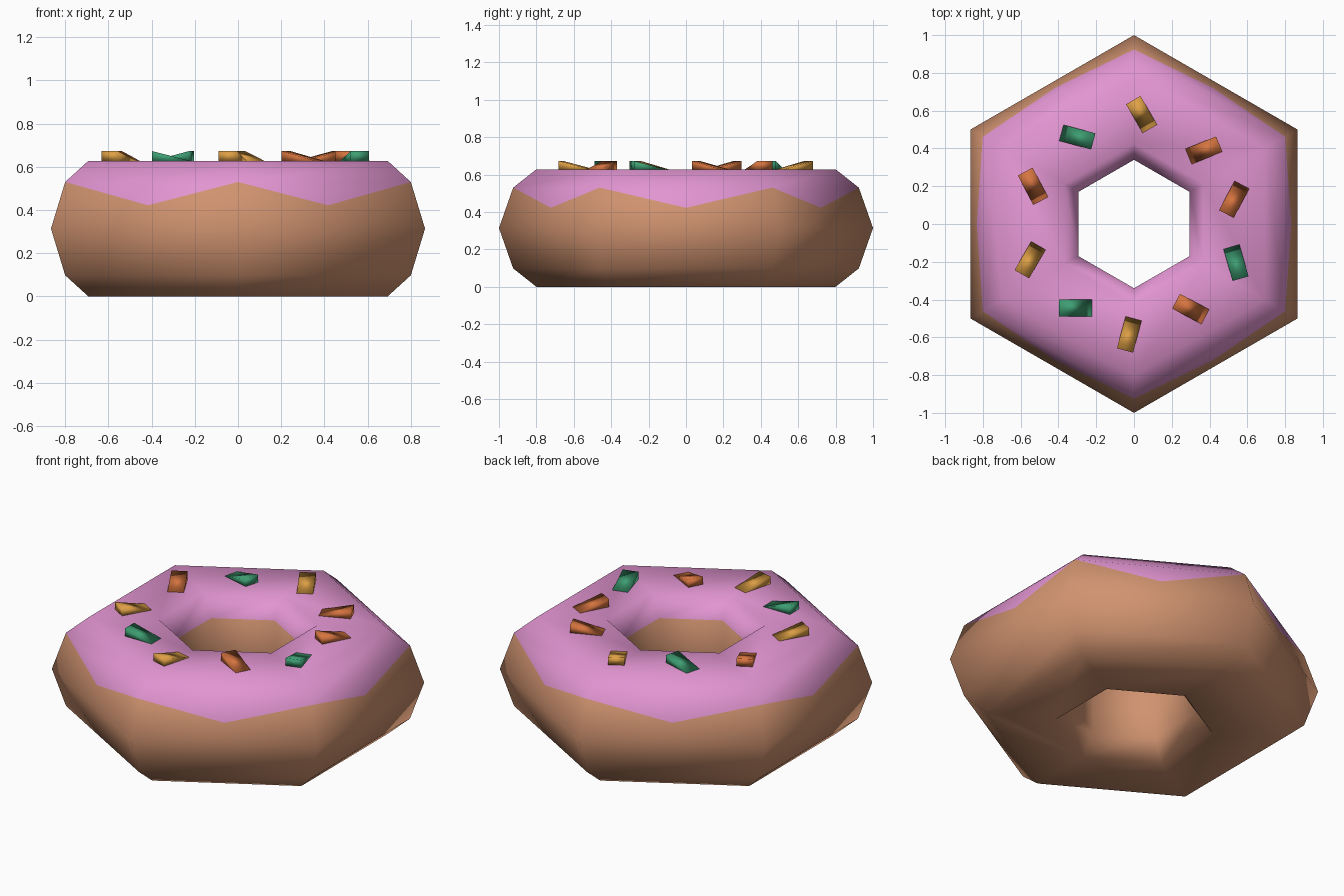
import bpy, bmesh
from math import radians, cos, sin
from mathutils import Vector, Matrix

if "Cube" in bpy.data.objects:
    bpy.data.objects.remove(bpy.data.objects["Cube"])


def material(name, rgb):
    m = bpy.data.materials.new(name)
    m.use_nodes = True
    color = (*rgb, 1)
    m.diffuse_color = color
    m.node_tree.nodes["Principled BSDF"].inputs["Base Color"].default_value = color
    return m


dough = material("brown dough", (0.63, 0.29, 0.16))
icing = material("pink icing", (0.76, 0.30, 0.64))
yellow = material("yellow sugar", (0.73, 0.35, 0.06))
orange = material("orange sugar", (0.67, 0.175, 0.05))
green = material("green sugar", (0.048, 0.34, 0.17))


def add_object(name, bm, mats):
    bmesh.ops.recalc_face_normals(bm, faces=bm.faces)
    for f in bm.faces:
        f.smooth = True
    mesh = bpy.data.meshes.new(name)
    bm.to_mesh(mesh)
    bm.free()
    for m in mats:
        mesh.materials.append(m)
    ob = bpy.data.objects.new(name, mesh)
    bpy.context.collection.objects.link(ob)
    return ob


# Six-sided ring: (radius, height) profile from the equator over the top
TOP = 0.628
MID = TOP / 2
upper = [(1, MID), (0.924, 0.53), (0.80, TOP), (0.425, TOP), (0.34, 0.51)]
lower = [(r, TOP - z) for r, z in reversed(upper[1:])]
profile = upper + lower
SIDES = 6

bm = bmesh.new()
rings = []
for s in range(SIDES):
    a = radians(30 + 60 * s)
    rings.append([bm.verts.new((r * cos(a), r * sin(a), z)) for r, z in profile])

for s in range(SIDES):
    a, b = rings[s], rings[(s + 1) % SIDES]
    # Icing drip: a triangle cut into the band under the icing rim
    middle = (a[0].co + b[0].co + a[1].co + b[1].co) / 4
    dip = bm.verts.new(middle)
    bm.faces.new((a[1], dip, b[1])).material_index = 1
    bm.faces.new((a[0], b[0], dip))
    bm.faces.new((a[0], dip, a[1]))
    bm.faces.new((b[0], b[1], dip))
    for i in range(1, len(profile)):
        j = (i + 1) % len(profile)
        f = bm.faces.new((a[i], b[i], b[j], a[j]))
        f.material_index = 1 if i < len(upper) - 1 else 0
add_object("iced_ring", bm, [dough, icing])


# Wedge sprinkles, tall at the end they point towards
def sprinkle(name, x, y, angle, mat, length=0.175, width=0.088, height=0.045):
    bm = bmesh.new()
    l, w = length / 2, width / 2
    low = [bm.verts.new((-l, s * w, 0)) for s in (-1, 1)]
    base = [bm.verts.new((l, s * w, 0)) for s in (-1, 1)]
    tip = [bm.verts.new((l, s * w, height)) for s in (-1, 1)]
    bm.faces.new((low[0], low[1], base[1], base[0]))
    bm.faces.new((low[0], low[1], tip[1], tip[0]))
    bm.faces.new((base[0], base[1], tip[1], tip[0]))
    for k in range(2):
        bm.faces.new((low[k], base[k], tip[k]))
    place = Matrix.Translation(Vector((x, y, TOP))) @ Matrix.Rotation(radians(angle), 4, "Z")
    bm.transform(place)
    add_object(name, bm, [mat])


sprinkles = [
    (0.04, 0.58, 120, yellow), (-0.025, -0.585, -105, yellow), (-0.55, -0.19, 240, yellow),
    (0.37, 0.39, 22, orange), (0.53, 0.13, -118, orange),
    (0.30, -0.45, 152, orange), (-0.535, 0.20, 118, orange),
    (0.54, -0.205, -74, green), (-0.31, -0.445, 180, green), (-0.30, 0.46, -15, green),
]
for n, (x, y, angle, mat) in enumerate(sprinkles, 1):
    sprinkle(f"sprinkle_{n}", x, y, angle, mat)
